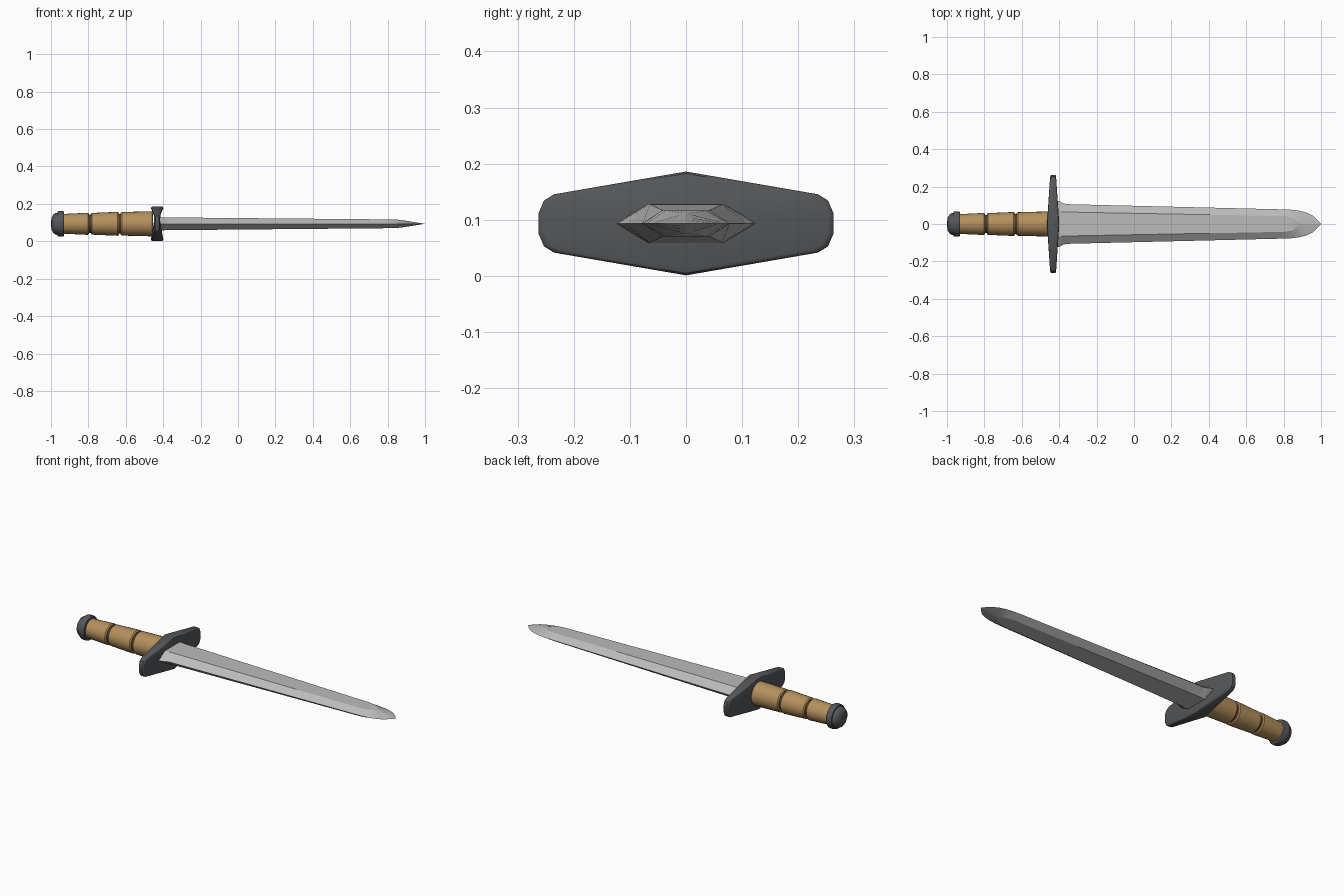
import bpy, bmesh, math

if "Cube" in bpy.data.objects:
    bpy.data.objects.remove(bpy.data.objects["Cube"])

CZ = 0.0935  # height of the dagger's long axis


def material(name, rgb):
    m = bpy.data.materials.new(name)
    m.diffuse_color = (*rgb, 1)
    m.use_nodes = True
    m.node_tree.nodes["Principled BSDF"].inputs["Base Color"].default_value = m.diffuse_color
    return m


WOOD = material("wood", (0.46, 0.28, 0.11))
DARK = material("dark_metal", (0.09, 0.095, 0.1))
STEEL = material("steel", (0.5, 0.5, 0.5))
GROOVE = material("dark_wood", (0.12, 0.07, 0.03))


def loft(name, rings, mat, angle):
    """Skin a list of equal-length point rings and cap both ends."""
    bm = bmesh.new()
    loops = [[bm.verts.new(p) for p in ring] for ring in rings]
    n = len(loops[0])
    for a, b in zip(loops, loops[1:]):
        for i in range(n):
            j = (i + 1) % n
            bm.faces.new((a[i], a[j], b[j], b[i]))
    bm.faces.new(loops[0])
    bm.faces.new(loops[-1])
    bmesh.ops.remove_doubles(bm, verts=bm.verts, dist=0.0002)
    bmesh.ops.recalc_face_normals(bm, faces=bm.faces)
    me = bpy.data.meshes.new(name)
    bm.to_mesh(me)
    bm.free()
    ob = bpy.data.objects.new(name, me)
    bpy.context.collection.objects.link(ob)
    me.materials.append(mat)
    bpy.ops.object.select_all(action='DESELECT')
    ob.select_set(True)
    bpy.context.view_layer.objects.active = ob
    bpy.ops.object.shade_smooth_by_angle(angle=math.radians(angle))
    return ob


def turned(name, profile, mat, sides=24):
    """Revolve (x, radius) pairs about the long axis."""
    rings = [[(x, r * math.cos(2 * math.pi * i / sides),
               CZ + r * math.sin(2 * math.pi * i / sides)) for i in range(sides)]
             for x, r in profile]
    return loft(name, rings, mat, 35)


# Blade: x, edge half width, flat half width, half thickness
stations = [(-0.42, 0.125, 0.067, 0.035), (-0.395, 0.121, 0.066, 0.0345),
            (-0.383, 0.112, 0.065, 0.034), (-0.36, 0.106, 0.064, 0.034),
            (0.80, 0.078, 0.042, 0.0235), (0.845, 0.076, 0.036, 0.023),
            (0.89, 0.070, 0.003, 0.0175), (0.925, 0.060, 0.002, 0.012),
            (0.955, 0.045, 0.001, 0.007), (0.98, 0.022, 0.0005, 0.003),
            (1.0, 0.0, 0.0, 0.0)]
loft("blade", [[(x, w, CZ), (x, f, CZ + t), (x, -f, CZ + t),
                (x, -w, CZ), (x, -f, CZ - t), (x, f, CZ - t)]
               for x, w, f, t in stations], STEEL, 14)

# Crossguard: long hexagon with rounded ends, thinner toward the tips
quarter = [(0, 0.0925), (0.235, 0.052), (0.253, 0.041), (0.263, 0.018)]
outline = (quarter + [(y, -z) for y, z in quarter[::-1]]
           + [(-y, -z) for y, z in quarter[1:]]
           + [(-y, z) for y, z in quarter[:0:-1]])


def guard_ring(side, inset, scale):
    ring = []
    for y, z in outline:
        half = 0.033 - 0.017 * abs(y) / 0.263 - inset
        ring.append((-0.4325 + side * half, y * (1 - (1 - scale) * 0.4), CZ + z * scale))
    return ring


loft("crossguard", [guard_ring(-1, 0, 0.9), guard_ring(-1, 0.002, 0.96),
                    guard_ring(-1, 0.007, 1), guard_ring(1, 0.007, 1),
                    guard_ring(1, 0.002, 0.96), guard_ring(1, 0, 0.9)], DARK, 35)

# Grip: three tapering wood segments with a dark core showing in the gaps
for i, (x0, x1, r0, r1) in enumerate([(-0.935, -0.797, 0.053, 0.059),
                                      (-0.787, -0.637, 0.058, 0.064),
                                      (-0.627, -0.455, 0.063, 0.067)]):
    turned(f"grip_segment_{i + 1}",
           [(x0, r0 - 0.005), (x0 + 0.006, r0), (x1 - 0.006, r1), (x1, r1 - 0.005)], WOOD)
turned("grip_core", [(-0.93, 0.045), (-0.46, 0.057)], GROOVE)

# Pommel ring and domed cap
turned("pommel_ring", [(-0.929, 0.056), (-0.931, 0.065), (-0.937, 0.068),
                       (-0.958, 0.068), (-0.965, 0.065), (-0.967, 0.056)], DARK)
turned("pommel_cap", [(-0.96, 0.06), (-0.975, 0.058), (-0.987, 0.050),
                      (-0.996, 0.034), (-0.999, 0.017), (-1.0, 0.0)], DARK)
